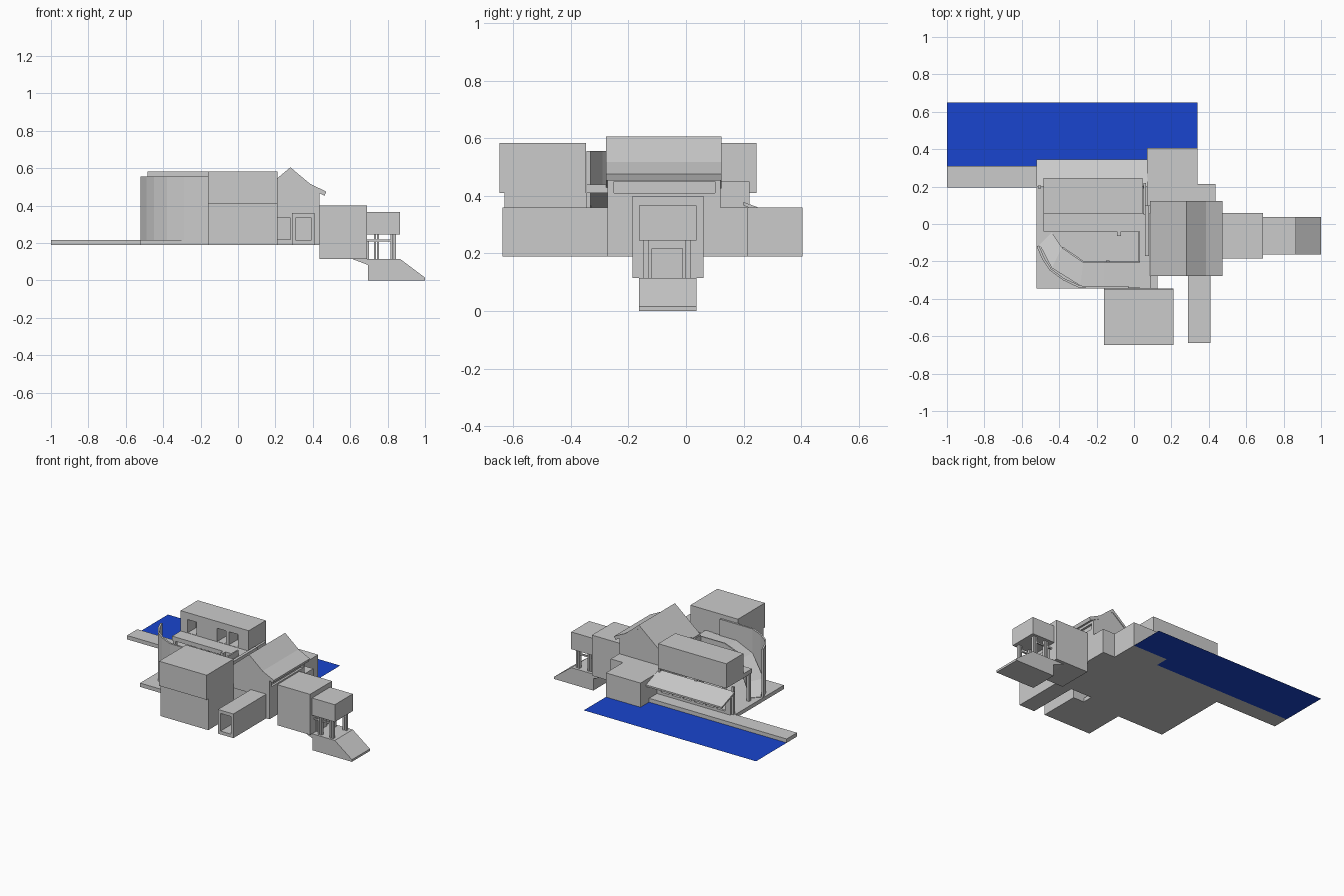
import bpy, bmesh
from mathutils import Vector

if "Cube" in bpy.data.objects:
    bpy.data.objects.remove(bpy.data.objects["Cube"])


def finish(name, bm):
    bmesh.ops.recalc_face_normals(bm, faces=bm.faces[:])
    me = bpy.data.meshes.new(name)
    bm.to_mesh(me)
    bm.free()
    ob = bpy.data.objects.new(name, me)
    bpy.context.collection.objects.link(ob)
    return ob


def box(name, x0, x1, y0, y1, z0, z1):
    bm = bmesh.new()
    bmesh.ops.create_cube(bm, size=1)
    for v in bm.verts:
        v.co = ((x0 + x1) / 2 + v.co.x * (x1 - x0),
                (y0 + y1) / 2 + v.co.y * (y1 - y0),
                (z0 + z1) / 2 + v.co.z * (z1 - z0))
    return finish(name, bm)


def prism(name, profile, a, b, axis="y"):
    """Extrude a profile: (x, z) along y or (y, z) along x."""
    bm = bmesh.new()
    put = (lambda p, t: (p[0], t, p[1])) if axis == "y" else (lambda p, t: (t, p[0], p[1]))
    face = bm.faces.new([bm.verts.new(put(p, a)) for p in profile])
    ext = bmesh.ops.extrude_face_region(bm, geom=[face])["geom"]
    step = Vector((0, b - a, 0)) if axis == "y" else Vector((b - a, 0, 0))
    bmesh.ops.translate(bm, vec=step, verts=[g for g in ext if isinstance(g, bmesh.types.BMVert)])
    return finish(name, bm)


def cut(ob, *size):
    c = box(ob.name + "_cutter", *size)
    c.hide_render = True
    c.hide_viewport = False
    m = ob.modifiers.new("cut", "BOOLEAN")
    m.operation, m.object, m.solver = "DIFFERENCE", c, "EXACT"
    bpy.context.view_layer.objects.active = ob
    bpy.ops.object.modifier_apply(modifier=m.name)
    bpy.data.objects.remove(c)


def band(name, outer, inner, lows, highs):
    """Strip between two plan paths with a bottom and top height at each station."""
    bm = bmesh.new()
    rings = []
    for o, i, lo, hi in zip(outer, inner, lows, highs):
        rings.append([bm.verts.new(p) for p in
                      ((*o, lo), (*i, lo), (*i, hi), (*o, hi))])
    for r, s in zip(rings, rings[1:]):
        for k in range(4):
            bm.faces.new((r[k], r[(k + 1) % 4], s[(k + 1) % 4], s[k]))
    bm.faces.new(rings[0])
    bm.faces.new(rings[-1])
    return finish(name, bm)


# pool
bm = bmesh.new()
bm.faces.new([bm.verts.new(p) for p in
              ((-1, .31, .19), (.34, .31, .19), (.34, .65, .19), (-1, .65, .19))])
pool = finish("pool_water", bm)
blue = bpy.data.materials.new("water_blue")
blue.diffuse_color = (.01, .06, .62, 1)
blue.use_nodes = True
blue.node_tree.nodes["Principled BSDF"].inputs["Base Color"].default_value = blue.diffuse_color
pool.data.materials.append(blue)

# ground slabs
box("terrace", -1, .07, .195, .31, .19, .217)
box("courtyard_floor", -.52, .125, -.345, .195, .19, .217)

# back rooms
box("back_room_wide", .07, .435, .1, .215, .19, .36)
box("back_room_deep", .07, .34, .1, .405, .19, .36)

# pool-side wall with windows and sloping awning
wall = box("pool_wall", -.5, .07, .205, .222, .217, .36)
for i in range(6):
    x = -.46 + i * .087
    cut(wall, x, x + .065, .19, .24, .235, .335)
prism("awning", ((.2, .378), (.345, .325), (.345, .313), (.2, .366)), -.52, .072, "x")
for x in (-.505, -.22, .055):
    box("awning_post", x - .008, x + .008, .19, .206, .217, .41)

# upper long room on its balcony slab
box("upper_floor", -.485, .045, -.04, .245, .41, .44)
room = box("upper_room", -.485, .045, .055, .245, .44, .583)
for x0, x1 in ((-.43, -.36), (-.2, -.13), (-.11, -.04)):
    cut(room, x0, x1, .04, .15, .442, .535)
for x in (-.47, -.28, -.08, .03):
    box("upper_floor_column", x - .01, x + .01, -.035, -.015, .217, .41)
box("balcony_post", -.09, -.07, -.065, -.04, .217, .44)

# gallery linking the upper room to the ramp landing
box("landing", -.16, .06, -.34, -.2, .41, .44)
box("gallery_walk", .03, .09, -.345, .055, .41, .44)
box("gallery_rail", .022, .032, -.2, -.04, .41, .48)
box("gallery_bench", .06, .08, -.17, .1, .44, .46)
box("gallery_wall_back", .05, .065, .05, .22, .217, .45)
for x in (-.14, .035):
    box("landing_column", x - .01, x + .01, -.215, -.195, .217, .41)

# curved outer wall and the ramp inside it
outer = [(-.52, -.12), (-.49, -.19), (-.45, -.248), (-.38, -.3), (-.29, -.343), (-.16, -.345), (-.03, -.345)]
inner = [(-.508, -.115), (-.479, -.182), (-.442, -.24), (-.375, -.29), (-.287, -.33), (-.16, -.332), (-.03, -.332)]
band("curved_wall", outer, inner, [.19] * 7, [.555] * 7)
band("curved_ramp",
     [(-.505, -.11), (-.44, -.235), (-.287, -.33), (-.16, -.332)],
     [(-.44, -.045), (-.385, -.125), (-.27, -.2), (-.16, -.2)],
     [.2, .24, .34, .41], [.22, .285, .385, .44])
band("ramp_rail",
     [(-.385, -.13), (-.27, -.208), (-.16, -.208), (.03, -.208)],
     [(-.38, -.122), (-.267, -.2), (-.16, -.2), (.03, -.2)],
     [.26, .36, .42, .42], [.33, .43, .47, .47])

# front block in two storeys
box("front_block_lower", -.16, .21, -.63, -.345, .19, .41)
box("front_block_upper", -.16, .21, -.648, -.348, .41, .583)

# gabled hall
hall = prism("hall", ((.09, .19), (.435, .19), (.435, .475), (.383, .5), (.28, .585), (.09, .435)), -.272, .12)
cut(hall, .13, .28, -.3, -.25, .22, .335)
cut(hall, .42, .46, -.25, .1, .41, .45)
prism("hall_roof", ((.085, .442), (.28, .605), (.385, .517), (.472, .475), (.463, .453),
                    (.38, .495), (.28, .58), (.085, .425)), -.277, .124)

# square tunnel
tunnel = box("tunnel", .29, .41, -.637, -.26, .19, .36)
cut(tunnel, .31, .39, -.7, -.29, .213, .337)

# entrance block, raised porch and sloping approach
box("entrance_block", .435, .69, -.185, .06, .115, .4)
box("porch_canopy", .69, .867, -.163, .037, .245, .366)
prism("porch_base", ((.695, 0), (1, 0), (1, .015), (.867, .115), (.61, .115), (.695, .083)), -.163, .037)
for y in (-.138, .008):
    for x in (.74, .83):
        for d in (-.008, .008):
            box("porch_column", x + d - .006, x + d + .006, y - .01, y + .01, .115, .245)
    box("porch_rail", .69, .83, y - .005, y + .005, .208, .218)
box("porch_door", .69, .7, -.12, -.01, .115, .217)
